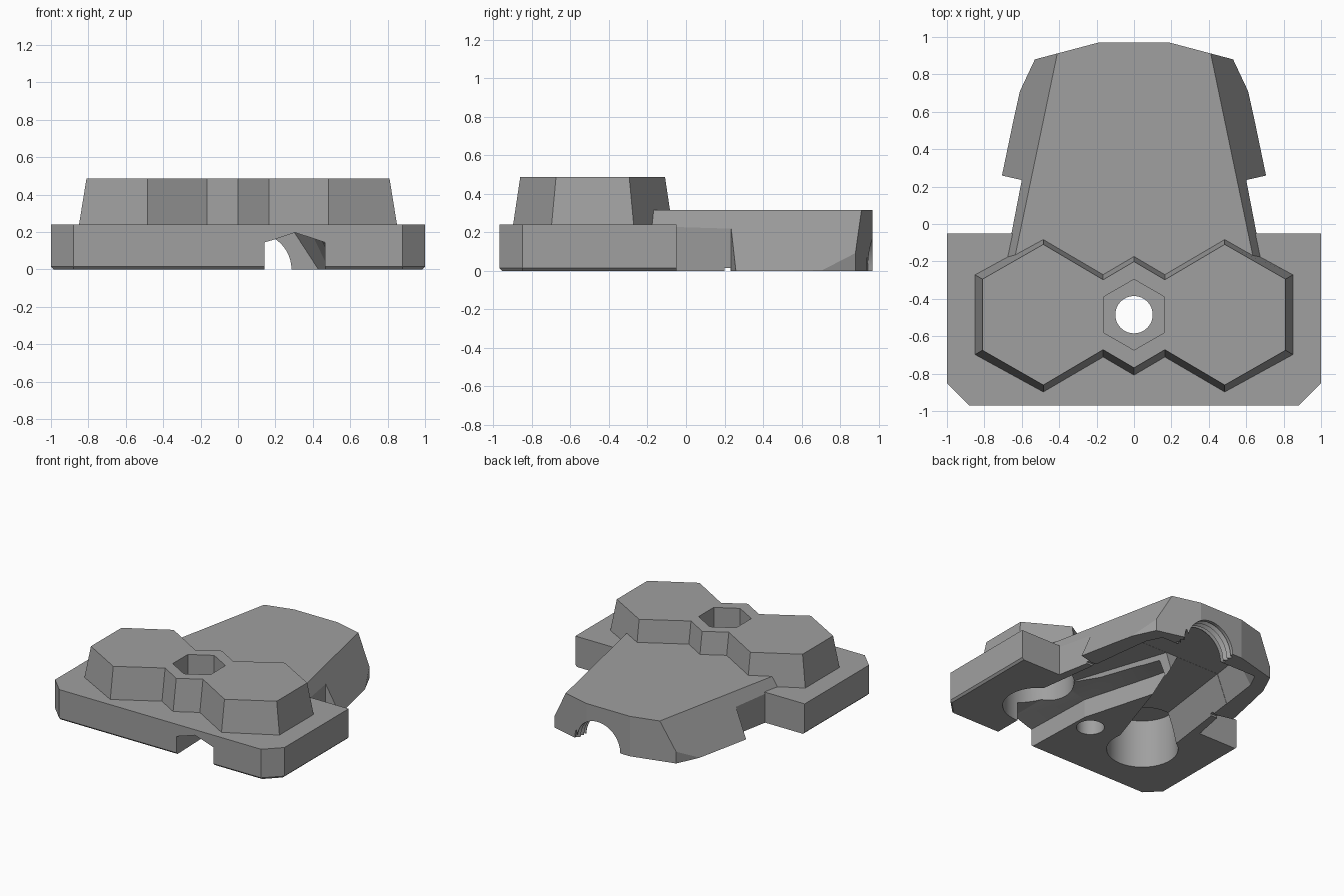
import bpy, bmesh, math

if "Cube" in bpy.data.objects:
    bpy.data.objects.remove(bpy.data.objects["Cube"])

grey = bpy.data.materials.new("mid_grey")
grey.diffuse_color = (0.35, 0.35, 0.35, 1)
grey.use_nodes = True
grey.node_tree.nodes["Principled BSDF"].inputs["Base Color"].default_value = grey.diffuse_color


def loft(name, rings):
    """Closed solid through rings that have equal point counts."""
    bm = bmesh.new()
    vs = [[bm.verts.new(p) for p in r] for r in rings]
    n = len(vs[0])
    for a, b in zip(vs, vs[1:]):
        for i in range(n):
            j = (i + 1) % n
            bm.faces.new((a[i], a[j], b[j], b[i]))
    bm.faces.new(vs[0])
    bm.faces.new(vs[-1])
    bmesh.ops.recalc_face_normals(bm, faces=bm.faces)
    me = bpy.data.meshes.new(name)
    bm.to_mesh(me)
    bm.free()
    me.materials.append(grey)
    ob = bpy.data.objects.new(name, me)
    bpy.context.collection.objects.link(ob)
    return ob


def stack(name, *layers):
    """Loft flat outlines given as (z, points)."""
    return loft(name, [[(x, y, z) for x, y in pts] for z, pts in layers])


def along_y(name, *sections):
    """Loft upright sections given as (y, points in x and z)."""
    return loft(name, [[(x, y, z) for x, z in pts] for y, pts in sections])


def circle(x, y, r, n, turn=0):
    return [(x + r * math.cos(turn + math.tau * i / n),
             y + r * math.sin(turn + math.tau * i / n)) for i in range(n)]


def mirror_x(half):
    return half + [(-x, y) for x, y in reversed(half) if abs(x) > 1e-6]


def combine(target, tool, operation):
    mod = target.modifiers.new("combine", 'BOOLEAN')
    mod.operation = operation
    mod.solver = 'EXACT'
    mod.object = tool
    bpy.context.view_layer.objects.active = target
    bpy.ops.object.modifier_apply(modifier=mod.name)
    bpy.data.objects.remove(tool, do_unlink=True)


# base plate with cut front corners and a small lower bevel
def plate_outline(d):
    return mirror_x([(1 - d, -0.05), (1 - d, -0.85), (0.88, -0.97 + d)])


body = stack("clamp_body", (0, plate_outline(0.015)), (0.015, plate_outline(0)),
             (0.24, plate_outline(0)))

# tapered double-hexagon boss
CY = -0.485


def boss_outline(quarter):
    right = [(x, CY + d) for x, d in quarter]
    right += [(x, CY - d) for x, d in reversed(quarter)]
    return right + [(-x, y) for x, y in reversed(right) if x > 0]


low = boss_outline([(0, 0.323), (0.165, 0.226), (0.485, 0.413), (0.85, 0.213)])
top = boss_outline([(0, 0.284), (0.165, 0.187), (0.485, 0.376), (0.81, 0.19)])
boss = stack("boss", (0.2, low), (0.24, low), (0.487, top))

# tongue: plan outline trimmed by a wedge with sloping sides
plan = mirror_x([(0.19, 0.97), (0.53, 0.88), (0.61, 0.71), (0.71, 0.26),
                 (0.6, 0.235), (0.68, -0.18), (0.5, -0.18), (0.5, -0.4)])
tongue = stack("tongue", (0, plan), (0.315, plan))


def wedge_outline(z):
    w = 0.6 + 0.16 * (0.315 - z) / 0.315
    return mirror_x([(w - 0.2083, 1.0), (w + 0.125, -0.6)])


combine(tongue, stack("wedge", (-0.1, wedge_outline(-0.1)),
                      (0.5, wedge_outline(0.5))), 'INTERSECT')
combine(body, tongue, 'UNION')
combine(body, boss, 'UNION')

# bolt hole and hexagonal nut pocket
hole = circle(0, CY, 0.1, 32)
combine(body, stack("bolt_hole", (-0.1, hole), (0.6, hole)), 'DIFFERENCE')
nut = circle(0, CY, 0.189, 6, math.pi / 2)
combine(body, stack("nut_pocket", (0.24, nut), (0.6, nut)), 'DIFFERENCE')

# round pockets under the two hexagons
for side in (-1, 1):
    ring = circle(side * 0.485, CY, 0.255, 48)
    combine(body, stack("round_pocket", (-0.1, ring), (0.38, ring)), 'DIFFERENCE')

# hollow under the tongue, with sloping inner walls
H = 0.2
rim = mirror_x([(0.43, 0.83), (0.487, 0.715), (0.5295, 0.40)])
roof = mirror_x([(0.30, 0.83), (0.39, 0.68), (0.427, 0.42)])
combine(body, stack("hollow", (-0.05, rim), (0, rim), (H, roof)), 'DIFFERENCE')
gap = [(-0.9, 0.2), (0.9, 0.2), (0.9, 0.232), (-0.9, 0.232)]
combine(body, stack("side_gap", (-0.05, gap), (0.014, gap)), 'DIFFERENCE')

# flared side slots from the round pockets to the hollow, leaving a pointed block between


def slot_section(side, outer, inner):
    return [(side * x, z) for x, z in ((outer + 0.025, -0.05), (outer - 0.1, H - 0.001),
                                       (inner + 0.1, H - 0.001), (inner - 0.025, -0.05))]


for side in (-1, 1):
    combine(body, along_y("side_slot", (-0.45, slot_section(side, 0.641, 0.24)),
                          (0.47, slot_section(side, 0.5175, -0.066))), 'DIFFERENCE')

# gabled front channel that widens into the hollow


def channel_section(left):
    return [(left, -0.05), (left, 0.145), (0.305, H - 0.003), (0.465, 0.145), (0.465, -0.05)]


combine(body, along_y("front_channel", (-1.1, channel_section(0.147)),
                      (-0.4, channel_section(0.125)), (0.165, channel_section(-0.034)),
                      (0.35, channel_section(-0.08))), 'DIFFERENCE')

# rear half-round passage with thread grooves
steps = [(0.6, 0.196), (0.835, 0.196)]
for i in range(3):
    y = 0.835 + i * 0.042
    steps += [(y + 0.004, 0.222), (y + 0.022, 0.222), (y + 0.026, 0.196)]
steps.append((1.1, 0.196))
combine(body, along_y("threaded_passage",
                      *[(y, circle(0.09, 0, r, 48)) for y, r in steps]), 'DIFFERENCE')

# smooth the round walls, keep the facets crisp
bpy.ops.object.select_all(action='DESELECT')
body.select_set(True)
bpy.context.view_layer.objects.active = body
bpy.ops.object.shade_smooth_by_angle(angle=math.radians(12))
